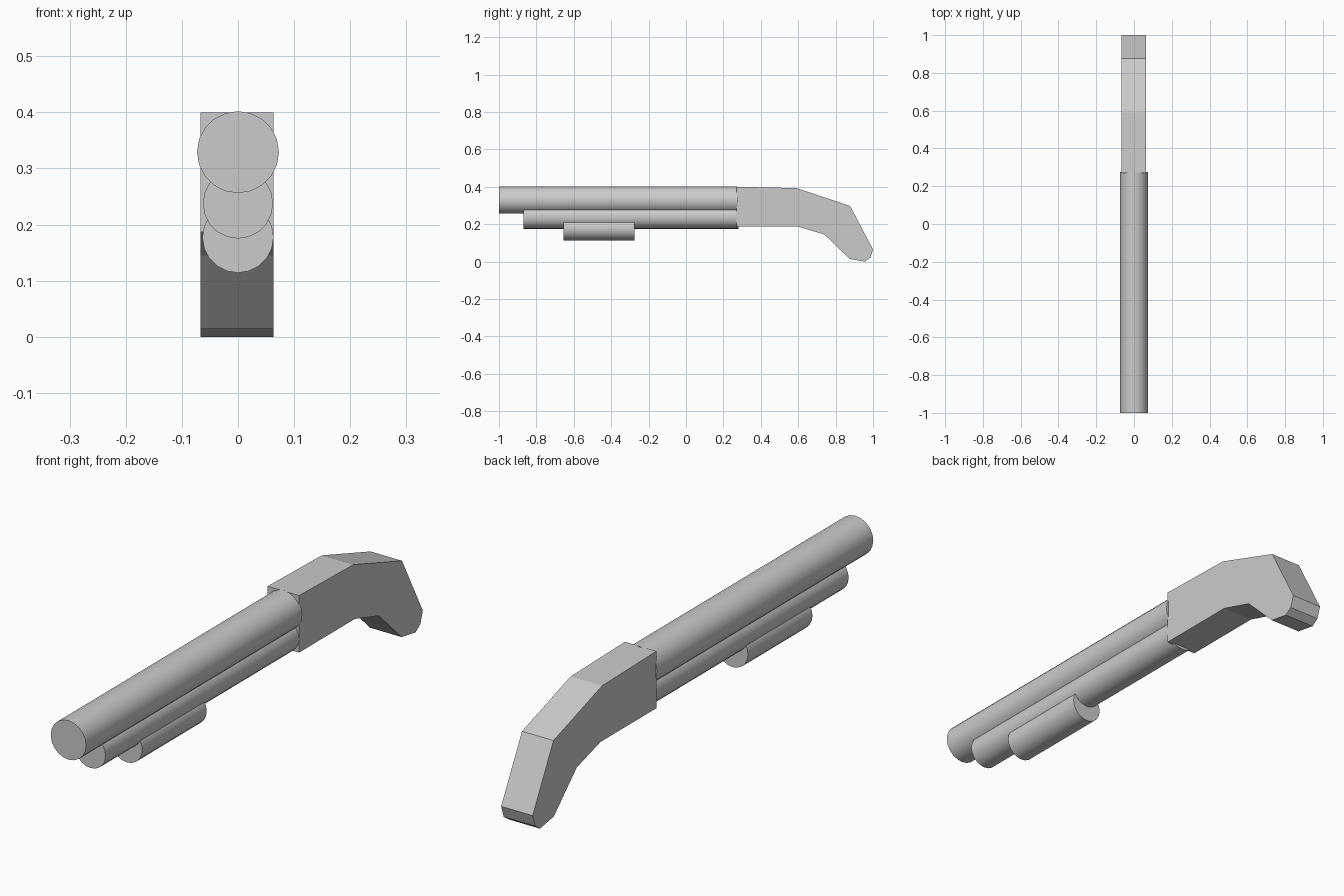
import bpy, bmesh, math
from mathutils import Matrix

if "Cube" in bpy.data.objects:
    bpy.data.objects.remove(bpy.data.objects["Cube"])


def finish(name, bm):
    bmesh.ops.recalc_face_normals(bm, faces=bm.faces)
    mesh = bpy.data.meshes.new(name)
    bm.to_mesh(mesh)
    bm.free()
    obj = bpy.data.objects.new(name, mesh)
    bpy.context.collection.objects.link(obj)
    return obj


def tube(name, radius, y0, y1, z, sides=20):
    """Closed cylinder lying along y, with smooth sides and flat caps."""
    bm = bmesh.new()
    turn = Matrix.Translation((0, (y0 + y1) / 2, z)) @ Matrix.Rotation(math.pi / 2, 4, 'X')
    bmesh.ops.create_cone(bm, cap_ends=True, segments=sides, radius1=radius,
                          radius2=radius, depth=y1 - y0, matrix=turn)
    for f in bm.faces:
        f.smooth = len(f.verts) == 4
    for e in bm.edges:
        e.smooth = all(f.smooth for f in e.link_faces)
    return finish(name, bm)


# Barrel, magazine tube below it, and sliding fore grip
tube("barrel", 0.073, -1.0, 0.275, 0.329)
tube("magazine_tube", 0.0625, -0.87, 0.28, 0.2375)
tube("fore_grip", 0.0635, -0.655, -0.275, 0.1775)

# Receiver and curved pistol grip: one side profile (y, z) extruded across x
profile = [(0.27, 0.40), (0.59, 0.393), (0.877, 0.298), (1.0, 0.065),
           (0.985, 0.02), (0.957, 0.0), (0.875, 0.014), (0.74, 0.145),
           (0.60, 0.187), (0.27, 0.187)]
bm = bmesh.new()
side = bm.faces.new([bm.verts.new((-0.067, y, z)) for y, z in profile])
ext = bmesh.ops.extrude_face_region(bm, geom=[side], use_keep_orig=True)
bmesh.ops.translate(bm, vec=(0.13, 0, 0),
                    verts=[v for v in ext["geom"] if isinstance(v, bmesh.types.BMVert)])
finish("receiver_and_grip", bm)
